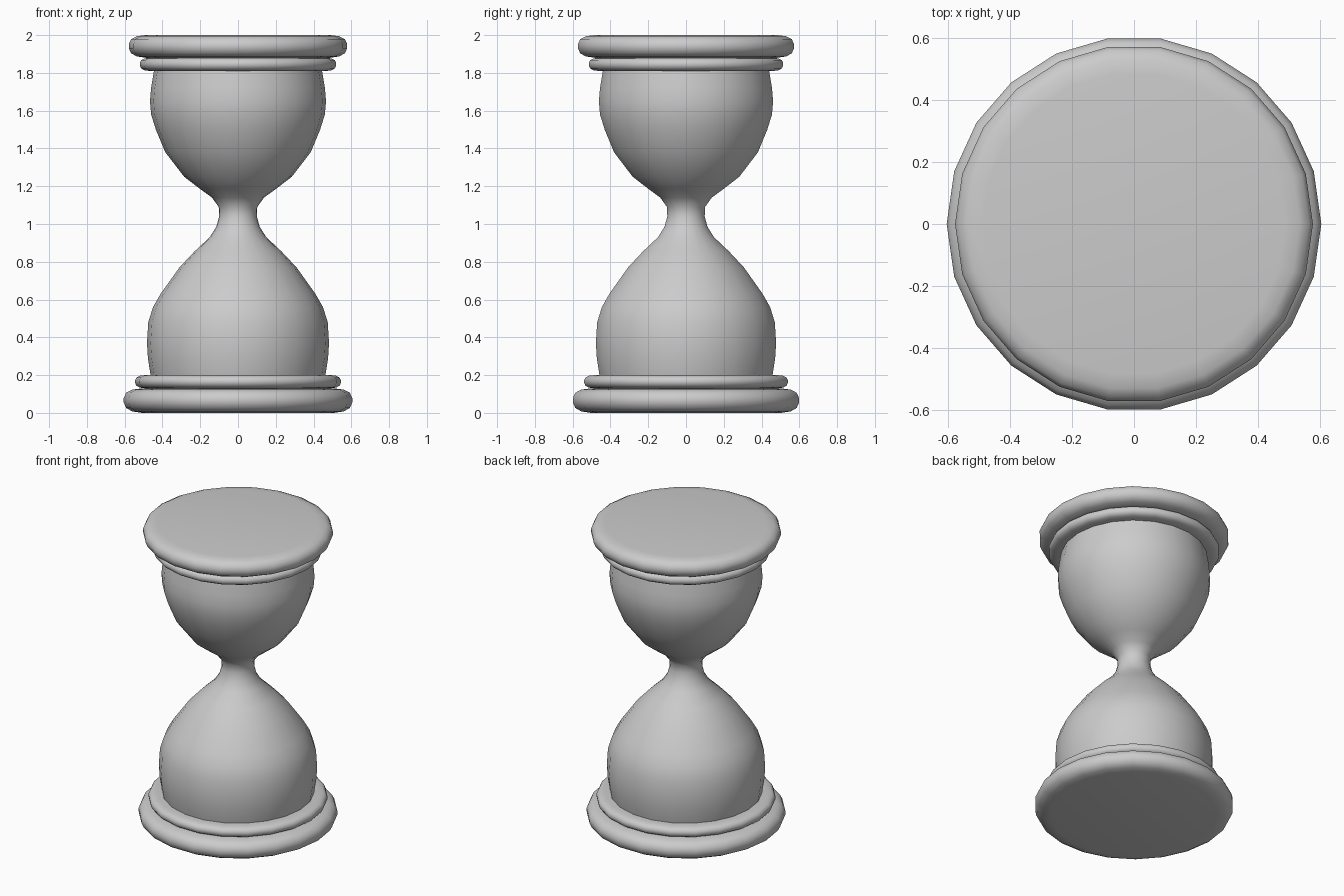
import bpy
import bmesh
from math import cos, sin, tau, radians

if "Cube" in bpy.data.objects:
    bpy.data.objects.remove(bpy.data.objects["Cube"], do_unlink=True)

SIDES = 22

grey = bpy.data.materials.new("plain grey")
grey.use_nodes = True
colour = (0.6, 0.6, 0.6, 1)
grey.diffuse_color = colour
grey.node_tree.nodes["Principled BSDF"].inputs["Base Color"].default_value = colour


def lathe(name, profile, sharp=50):
    """Turn a (radius, height) profile about z and cap both ends."""
    bm = bmesh.new()
    rings = [[bm.verts.new((r * cos(tau * i / SIDES), r * sin(tau * i / SIDES), z))
              for i in range(SIDES)] for r, z in profile]
    for low, high in zip(rings, rings[1:]):
        for i in range(SIDES):
            j = (i + 1) % SIDES
            bm.faces.new((low[i], low[j], high[j], high[i]))
    bm.faces.new(rings[0][::-1])
    bm.faces.new(rings[-1])
    mesh = bpy.data.meshes.new(name)
    bm.to_mesh(mesh)
    bm.free()
    mesh.materials.append(grey)
    obj = bpy.data.objects.new(name, mesh)
    bpy.context.collection.objects.link(obj)
    bpy.ops.object.select_all(action="DESELECT")
    obj.select_set(True)
    bpy.context.view_layer.objects.active = obj
    bpy.ops.object.shade_smooth_by_angle(angle=radians(sharp))
    return obj


def disc(name, radius, bottom, top):
    """Flat disc with a softly rounded rim."""
    h = top - bottom
    rim = [(0.75, 0), (0.35, 0.06), (0.1, 0.2), (0, 0.42), (0, 0.6),
           (0.1, 0.82), (0.35, 0.95), (0.75, 1)]
    lathe(name, [(radius - inset * h, bottom + t * h) for inset, t in rim])


# Stepped end plates
disc("base_plate", 0.605, 0.0, 0.13)
disc("base_ring", 0.545, 0.13, 0.2)
disc("top_ring", 0.52, 1.81, 1.88)
disc("top_plate", 0.578, 1.88, 2.0)

# Glass: two bulbs joined by a narrow neck
lathe("glass_bulbs", [
    (0.455, 0.17), (0.463, 0.2), (0.477, 0.29), (0.482, 0.37), (0.475, 0.48),
    (0.45, 0.56), (0.41, 0.63), (0.31, 0.77), (0.23, 0.855), (0.15, 0.93),
    (0.115, 0.985), (0.1, 1.04), (0.102, 1.09), (0.138, 1.14), (0.2, 1.185),
    (0.285, 1.25), (0.385, 1.38), (0.435, 1.5), (0.46, 1.58), (0.466, 1.65),
    (0.46, 1.72), (0.445, 1.81), (0.44, 1.84)])
